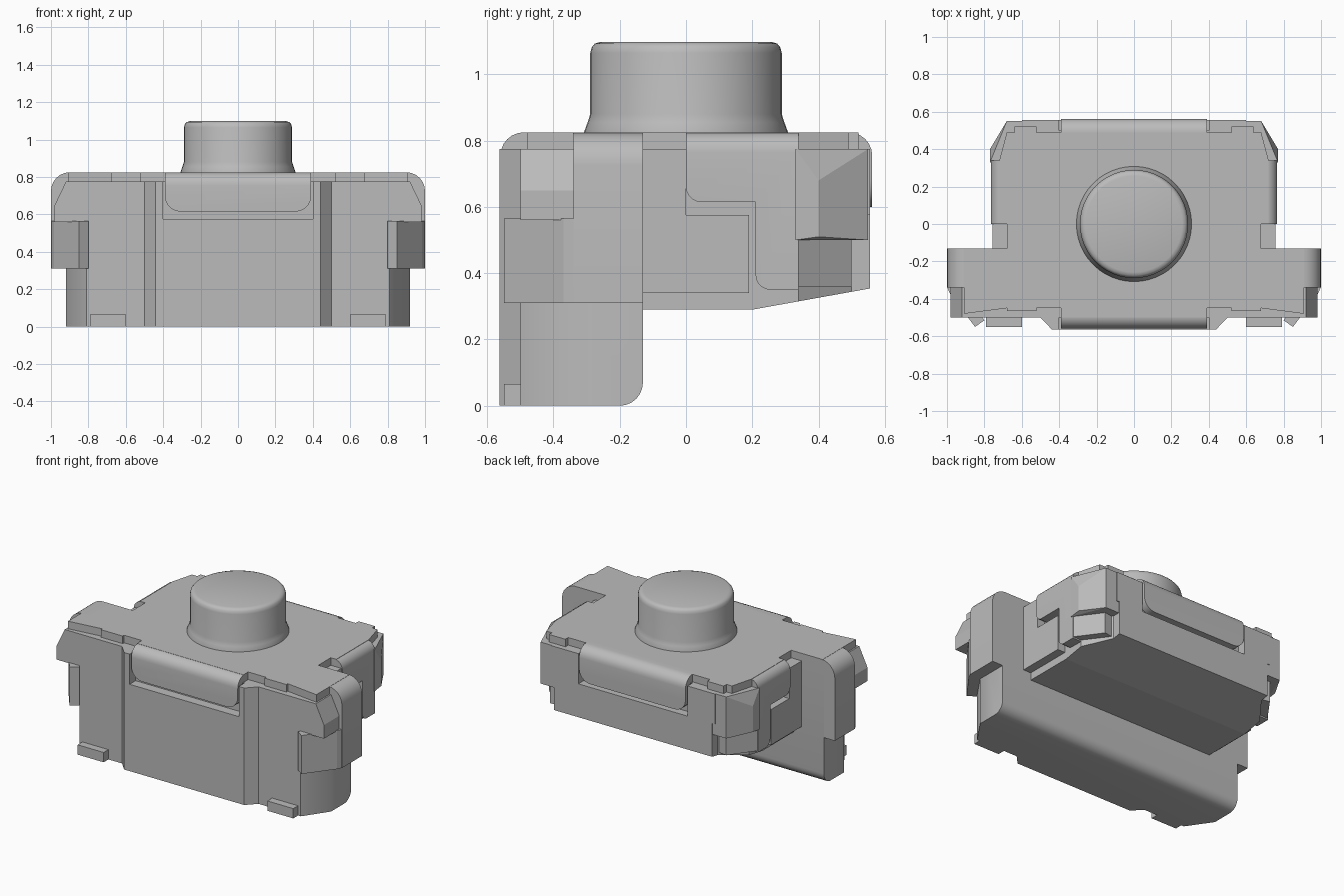
import bpy, bmesh, math
from mathutils import Vector

if "Cube" in bpy.data.objects:
    bpy.data.objects.remove(bpy.data.objects["Cube"])

grey = bpy.data.materials.new("plain_grey")
grey.diffuse_color = (0.5, 0.5, 0.5, 1)
grey.use_nodes = True
grey.node_tree.nodes["Principled BSDF"].inputs["Base Color"].default_value = grey.diffuse_color


def finish(name, bm, smooth=False):
    bmesh.ops.recalc_face_normals(bm, faces=bm.faces)
    me = bpy.data.meshes.new(name)
    bm.to_mesh(me)
    bm.free()
    ob = bpy.data.objects.new(name, me)
    bpy.context.collection.objects.link(ob)
    me.materials.append(grey)
    if smooth:
        bpy.ops.object.select_all(action='DESELECT')
        ob.select_set(True)
        bpy.context.view_layer.objects.active = ob
        bpy.ops.object.shade_smooth_by_angle(angle=math.radians(35))
    return ob


def prism(pts, axis, a, b):
    """Extrude a 2D outline along an axis; x uses (y, z), y uses (x, z), z uses (x, y)."""
    place = {'x': lambda p, t: (t, p[0], p[1]),
             'y': lambda p, t: (p[0], t, p[1]),
             'z': lambda p, t: (p[0], p[1], t)}[axis]
    bm = bmesh.new()
    lo = [bm.verts.new(place(p, a)) for p in pts]
    hi = [bm.verts.new(place(p, b)) for p in pts]
    n = len(pts)
    bm.faces.new(lo)
    bm.faces.new(hi)
    for i in range(n):
        j = (i + 1) % n
        bm.faces.new((lo[i], lo[j], hi[j], hi[i]))
    bmesh.ops.recalc_face_normals(bm, faces=bm.faces)
    return bm


def cut(bm, co, no):
    """Slice off everything on the normal side of a plane and cap it."""
    geom = bm.verts[:] + bm.edges[:] + bm.faces[:]
    bmesh.ops.bisect_plane(bm, geom=geom, plane_co=co, plane_no=no, clear_outer=True)
    bmesh.ops.holes_fill(bm, edges=[e for e in bm.edges if e.is_boundary], sides=0)
    bmesh.ops.recalc_face_normals(bm, faces=bm.faces)


def round_edges(bm, test, r):
    """Round the edges whose two ends both satisfy the test."""
    es = [e for e in bm.edges if all(test(v.co) for v in e.verts)]
    bmesh.ops.bevel(bm, geom=es, offset=r, segments=6, profile=0.5, affect='EDGES')


def both(name, make, smooth=False):
    """Build a part on the right and its mirror on the left."""
    for side, s in (("right", 1), ("left", -1)):
        bm = make()
        for v in bm.verts:
            v.co.x *= s
        finish(side + "_" + name, bm, smooth)


def hull(pts):
    bm = bmesh.new()
    for p in pts:
        bm.verts.new(p)
    bmesh.ops.convex_hull(bm, input=bm.verts[:])
    bmesh.ops.dissolve_limit(bm, angle_limit=0.02, verts=bm.verts[:], edges=bm.edges[:])
    return bm


def sym(half):
    return half + [(-x, y) for x, y in reversed(half)]


# Front slab: rounded lower back edge, chamfered front corners
bm = prism([(-.5, 0), (-.13, 0), (-.13, .775), (-.5, .775)], 'x', -.92, .92)
round_edges(bm, lambda c: c.y > -.14 and c.z < .01, .07)
for s in (1, -1):
    cut(bm, Vector((.92 * s, -.34, 0)), Vector((.16 * s, -.11, 0)))
finish("front_slab", bm, True)

# Raised front panel with cheeks beside the flap recess
finish("front_panel", prism(sym([(.5, -.49), (.5, -.5), (.44, -.563)]), 'z', 0, .575))
both("front_cheek", lambda: prism([(.4, -.49), (.4, -.563), (.44, -.563), (.5, -.5), (.5, -.49)],
                                  'z', .575, .775))

# Rear body with sloping underside and recess for the rear flap
bm = prism(sym([(.7, -.14), (.7, .34), (.58, .5), (.58, .555)]), 'z', .29, .575)
cut(bm, Vector((0, .2, .29)), Vector((0, .18, -1)))
finish("rear_body", bm)
finish("rear_upper_body", prism(sym([(.7, -.14), (.7, .34), (.58, .5)]), 'z', .575, .775))
both("rear_cheek", lambda: prism([(.4, .49), (.4, .555), (.6, .555), (.6, .49)], 'z', .575, .775))
both("side_step", lambda: prism([(-.14, .34), (.19, .34), (.19, .575), (0, .575), (0, .775),
                                 (-.14, .775)], 'x', .6, .757))

# Plastic corner ears
both("front_ear", lambda: hull([(x, y, z) for y in (-.5, -.34)
                                for x, z in ((.8, .56), (.98, .56), (.98, .65), (.92, .775), (.8, .775))]))
both("rear_ear", lambda: hull([(.6, .33, .5), (.77, .33, .5), (.77, .33, .775), (.6, .33, .775),
                               (.77, .4, .51), (.77, .4, .68), (.69, .5, .775), (.68, .55, .5),
                               (.68, .55, .775), (.5, .55, .5), (.5, .55, .775)]))

# Metal cover plate
finish("cover_plate", prism(sym([(.39, -.5), (.39, -.45), (.52, -.45), (.52, -.465), (.68, -.465), (.68, -.45),
                                 (.91, -.48), (.91, -.13), (.68, -.13), (.68, 0), (.72, 0), (.72, .34),
                                 (.68, .49), (.64, .49), (.64, .52), (.52, .52), (.52, .49), (.39, .49)]),
                            'z', .775, .825))


# Bent front and rear flaps
def flap(s, y, bottom):
    bm = prism([(s * .45, .825), (s * y, .825), (s * y, bottom), (s * (y - .05), bottom),
                (s * (y - .05), .775), (s * .45, .775)], 'x', -.39, .39)
    round_edges(bm, lambda c: abs(c.y) > y - .01 and c.z > .82, .07)
    es = [e for e in bm.edges if all(v.co.z < bottom + .01 for v in e.verts)
          and abs(e.verts[0].co.x - e.verts[1].co.x) < .01]
    bmesh.ops.bevel(bm, geom=es, offset=.08, segments=5, profile=.5, affect='EDGES')
    return bm


finish("front_flap", flap(-1, .56, .615), True)
finish("rear_flap", flap(1, .562, .6), True)


# Bent side terminals of the cover, wrapping round the slab chamfers
def terminal():
    bm = prism([(.85, .825), (1, .825), (1, .31), (.92, .31), (.92, .775), (.85, .775)],
               'y', -.34, -.13)
    round_edges(bm, lambda c: c.x > .99 and c.z > .82, .1)
    return bm


both("side_terminal", terminal, True)
both("terminal_wrap", lambda: prism([(1, -.335), (.985, -.37), (.85, -.55), (.8, -.515), (.92, -.335)],
                                    'z', .31, .565))


# Rear side hooks
def hook():
    bm = prism([(0, .825), (.34, .825), (.34, .35), (.21, .35), (.21, .615), (0, .615)],
               'x', .69, .765)
    round_edges(bm, lambda c: c.x > .76 and c.z > .82, .06)
    es = [e for e in bm.edges if all(v.co.z < .63 and v.co.y < .22 for v in e.verts)
          and abs(e.verts[0].co.x - e.verts[1].co.x) > .05
          and (e.verts[0].co.z < .36 or e.verts[0].co.y < .01)]
    bmesh.ops.bevel(bm, geom=es, offset=.045, segments=5, profile=.5, affect='EDGES')
    return bm


both("side_hook", hook, True)
both("hook_wrap", lambda: prism([(.765, .335), (.645, .5), (.58, .49), (.69, .335)], 'z', .36, .505))

# Small front feet
both("foot", lambda: prism([(.6, -.55), (.79, -.55), (.79, -.49), (.6, -.49)], 'z', 0, .065))

# Round push button, turned from a profile
bm = bmesh.new()
prof = [(0, .8), (.308, .8), (.308, .825), (.297, .855), (.289, .88), (.289, 1.065),
        (.284, 1.083), (.275, 1.093), (.258, 1.098), (0, 1.098)]
vs = [bm.verts.new((r, 0, z)) for r, z in prof]
es = [bm.edges.new(p) for p in zip(vs, vs[1:])]
bmesh.ops.spin(bm, geom=vs + es, cent=(0, 0, 0), axis=(0, 0, 1), angle=math.tau, steps=48)
bmesh.ops.remove_doubles(bm, verts=bm.verts, dist=.0005)
finish("push_button", bm, True)
